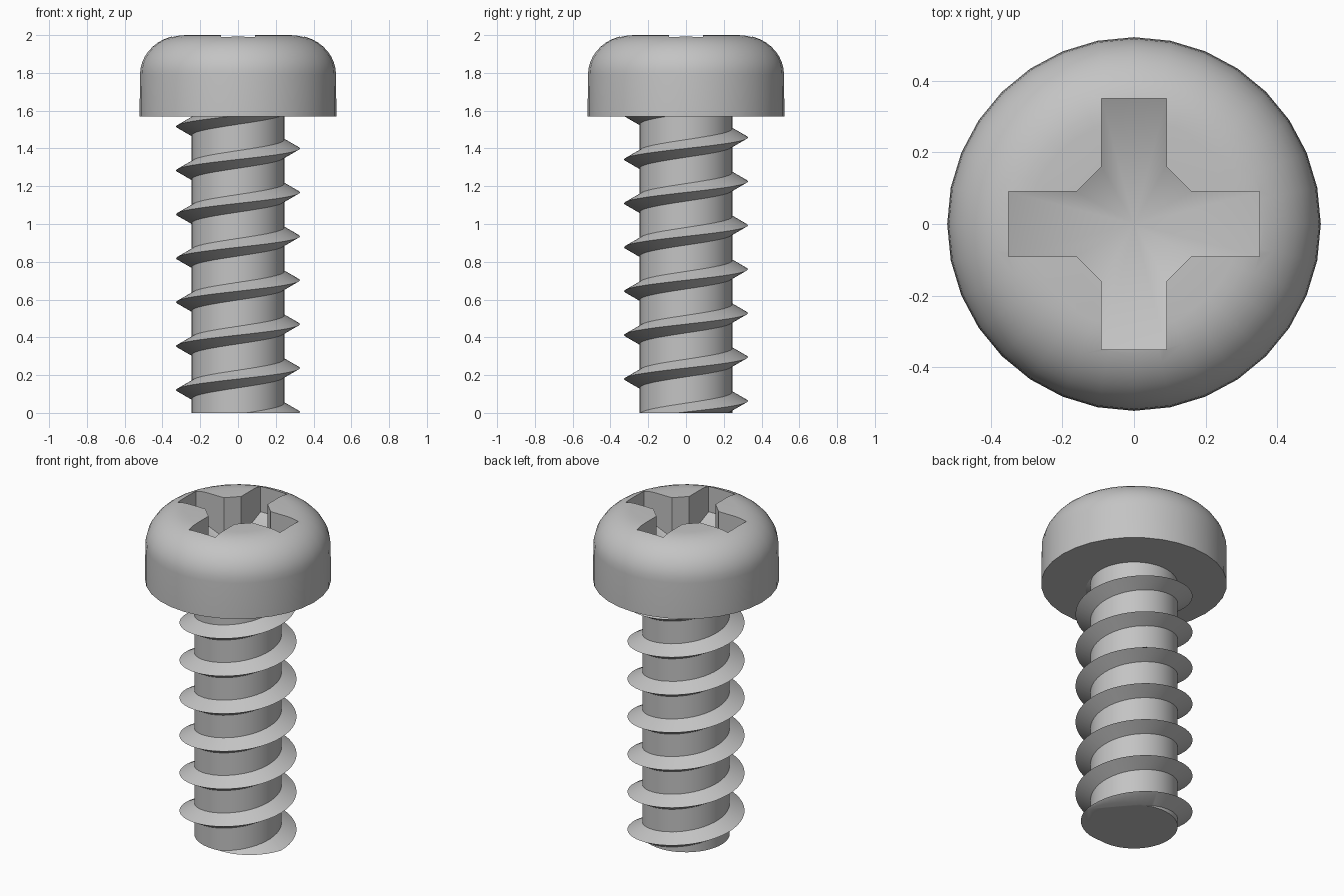
import bpy, bmesh
from math import sin, cos, pi, radians, hypot
from mathutils import Vector

cube = bpy.data.objects.get("Cube")
if cube:
    bpy.data.objects.remove(cube)

STEEL = (0.55, 0.55, 0.55, 1)
steel = bpy.data.materials.new("grey steel")
steel.use_nodes = True
steel.diffuse_color = STEEL
steel.node_tree.nodes["Principled BSDF"].inputs["Base Color"].default_value = STEEL

HEAD_BASE, TOP = 1.57, 2.0
CORE, CREST, PITCH, HALF = 0.245, 0.328, 0.2325, 0.047


def finish(bm, name):
    bmesh.ops.recalc_face_normals(bm, faces=bm.faces)
    mesh = bpy.data.meshes.new(name)
    bm.to_mesh(mesh)
    bm.free()
    mesh.materials.append(steel)
    obj = bpy.data.objects.new(name, mesh)
    bpy.context.collection.objects.link(obj)
    return obj


def select(obj):
    bpy.ops.object.select_all(action='DESELECT')
    obj.select_set(True)
    bpy.context.view_layer.objects.active = obj


def smooth(obj, angle=30):
    select(obj)
    bpy.ops.object.shade_smooth_by_angle(angle=radians(angle))


def lathe(name, profile, sides):
    """Solid of revolution with flat caps on both ends."""
    bm = bmesh.new()
    rings = [[bm.verts.new((r * cos(2 * pi * i / sides), r * sin(2 * pi * i / sides), z))
              for i in range(sides)] for r, z in profile]
    for a, b in zip(rings, rings[1:]):
        for i in range(sides):
            j = (i + 1) % sides
            bm.faces.new((a[i], a[j], b[j], b[i]))
    bm.faces.new(rings[0])
    bm.faces.new(rings[-1])
    return finish(bm, name)


# Rounded pan head
arc = [(0.29 + 0.229 * cos(t * pi / 20), 1.79 + 0.21 * sin(t * pi / 20)) for t in range(11)]
head = lathe("head", [(0.521, HEAD_BASE)] + arc, 32)

# Cross recess with a floor sloping down to a central point
bm = bmesh.new()
corner = [(0.35, 0.09), (0.16, 0.09), (0.09, 0.16), (0.09, 0.35)]
outline = []
for q in range(4):
    c, s = cos(q * pi / 2), sin(q * pi / 2)
    outline += [(x * c - y * s, x * s + y * c) for x, y in corner]
upper = [bm.verts.new((x, y, TOP + 0.1)) for x, y in outline]
lower = [bm.verts.new((x, y, 1.67 + 0.45 * hypot(x, y))) for x, y in outline]
apex = bm.verts.new((0, 0, 1.67))
bm.faces.new(upper)
for i in range(len(outline)):
    j = (i + 1) % len(outline)
    bm.faces.new((upper[i], upper[j], lower[j], lower[i]))
    bm.faces.new((lower[i], lower[j], apex))
cutter = finish(bm, "recess_cutter")
cutter.hide_render = True
cut = head.modifiers.new("recess", 'BOOLEAN')
cut.operation, cut.solver, cut.object = 'DIFFERENCE', 'EXACT', cutter
select(head)
bpy.ops.object.modifier_apply(modifier=cut.name)
bpy.data.objects.remove(cutter)
smooth(head, 35)

# Straight shaft
shaft = lathe("shaft", [(CORE, 0), (CORE, HEAD_BASE + 0.01)], 48)
smooth(shaft)

# Helical thread, trimmed flat at the tip and under the head
bm = bmesh.new()
STEPS, TURNS = 48, 7.6
rows = []
for k in range(int(STEPS * TURNS)):
    a = 2 * pi * (k / STEPS - 0.4)
    z = 0.005 + PITCH * a / (2 * pi)
    section = [(CORE - 0.015, z - HALF - 0.008), (CREST, z), (CORE - 0.015, z + HALF + 0.008)]
    rows.append([bm.verts.new((r * cos(a), r * sin(a), h)) for r, h in section])
for a, b in zip(rows, rows[1:]):
    for i in range(3):
        j = (i + 1) % 3
        bm.faces.new((a[i], a[j], b[j], b[i]))
bm.faces.new(rows[0])
bm.faces.new(rows[-1])
for height, direction in ((0, -1), (HEAD_BASE + 0.005, 1)):
    geom = bm.verts[:] + bm.edges[:] + bm.faces[:]
    res = bmesh.ops.bisect_plane(bm, geom=geom, plane_co=Vector((0, 0, height)),
                                 plane_no=Vector((0, 0, direction)), clear_outer=True)
    rim = [e for e in res["geom_cut"] if isinstance(e, bmesh.types.BMEdge)]
    bmesh.ops.holes_fill(bm, edges=rim, sides=0)
thread = finish(bm, "thread")
smooth(thread)
